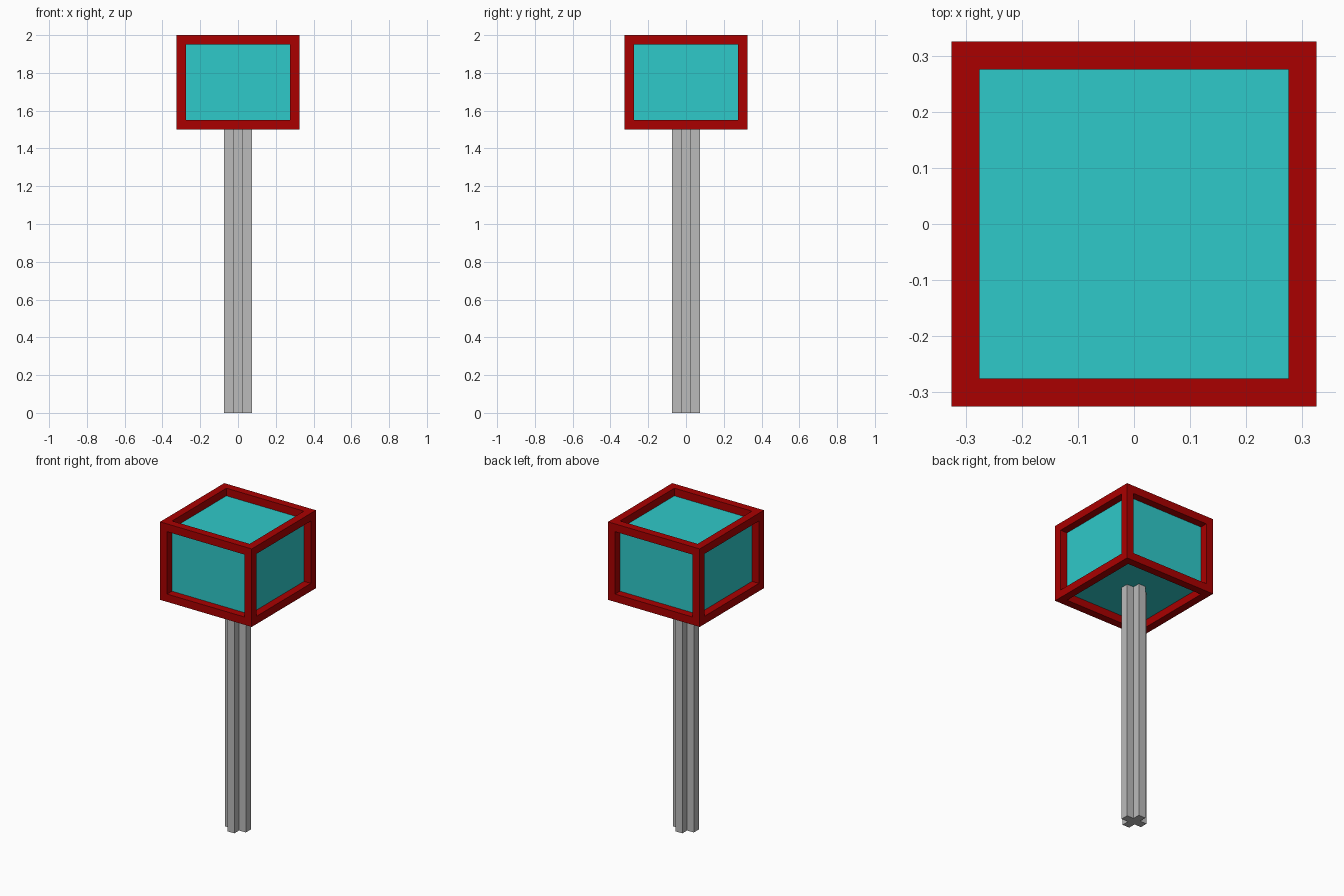
import bpy, bmesh
from mathutils import Matrix

cube = bpy.data.objects.get("Cube")
if cube:
    bpy.data.objects.remove(cube, do_unlink=True)

BOX_W, BOX_BOTTOM, BOX_TOP = 0.65, 1.5, 2.0
BAR, RECESS = 0.05, 0.049
POLE_HALF, RIB_HALF = 0.073, 0.025


def material(name, rgb):
    mat = bpy.data.materials.new(name)
    mat.use_nodes = True
    color = (*rgb, 1.0)
    mat.diffuse_color = color
    mat.node_tree.nodes["Principled BSDF"].inputs["Base Color"].default_value = color
    return mat


def add_object(name, bm, mats):
    bmesh.ops.recalc_face_normals(bm, faces=bm.faces[:])
    mesh = bpy.data.meshes.new(name)
    bm.to_mesh(mesh)
    bm.free()
    for mat in mats:
        mesh.materials.append(mat)
    obj = bpy.data.objects.new(name, mesh)
    bpy.context.collection.objects.link(obj)
    return obj


red = material("dark red", (0.40, 0.0, 0.0))
teal = material("teal", (0.028, 0.585, 0.585))
grey = material("grey", (0.5, 0.5, 0.5))

# Framed box: each side is inset by the bar width, then its pane is sunk inward
bm = bmesh.new()
height = BOX_TOP - BOX_BOTTOM
bmesh.ops.create_cube(bm, size=1.0, matrix=Matrix.Translation((0, 0, BOX_BOTTOM + height / 2))
                      @ Matrix.Diagonal((BOX_W, BOX_W, height, 1)))
panes = bm.faces[:]
bmesh.ops.inset_individual(bm, faces=panes, thickness=BAR, use_even_offset=True)
for pane in panes:
    normal = pane.normal.copy()
    sunk = bmesh.ops.extrude_discrete_faces(bm, faces=[pane])["faces"][0]
    bmesh.ops.translate(bm, verts=sunk.verts[:], vec=-normal * RECESS)
    sunk.material_index = 1
add_object("framed_box", bm, [red, teal])

# Cross-section post, running up to the sunken bottom pane
bm = bmesh.new()
a, b = POLE_HALF, RIB_HALF
quarter = [(a, -b), (a, b), (b, b)]
outline = []
for turn in range(4):
    for x, y in quarter:
        for _ in range(turn):
            x, y = -y, x
        outline.append((x, y, 0))
base = bm.faces.new([bm.verts.new(p) for p in outline])
top = bmesh.ops.extrude_face_region(bm, geom=[base], use_keep_orig=True)["geom"]
bmesh.ops.translate(bm, verts=[v for v in top if isinstance(v, bmesh.types.BMVert)],
                    vec=(0, 0, BOX_BOTTOM + RECESS))
add_object("post", bm, [grey])
